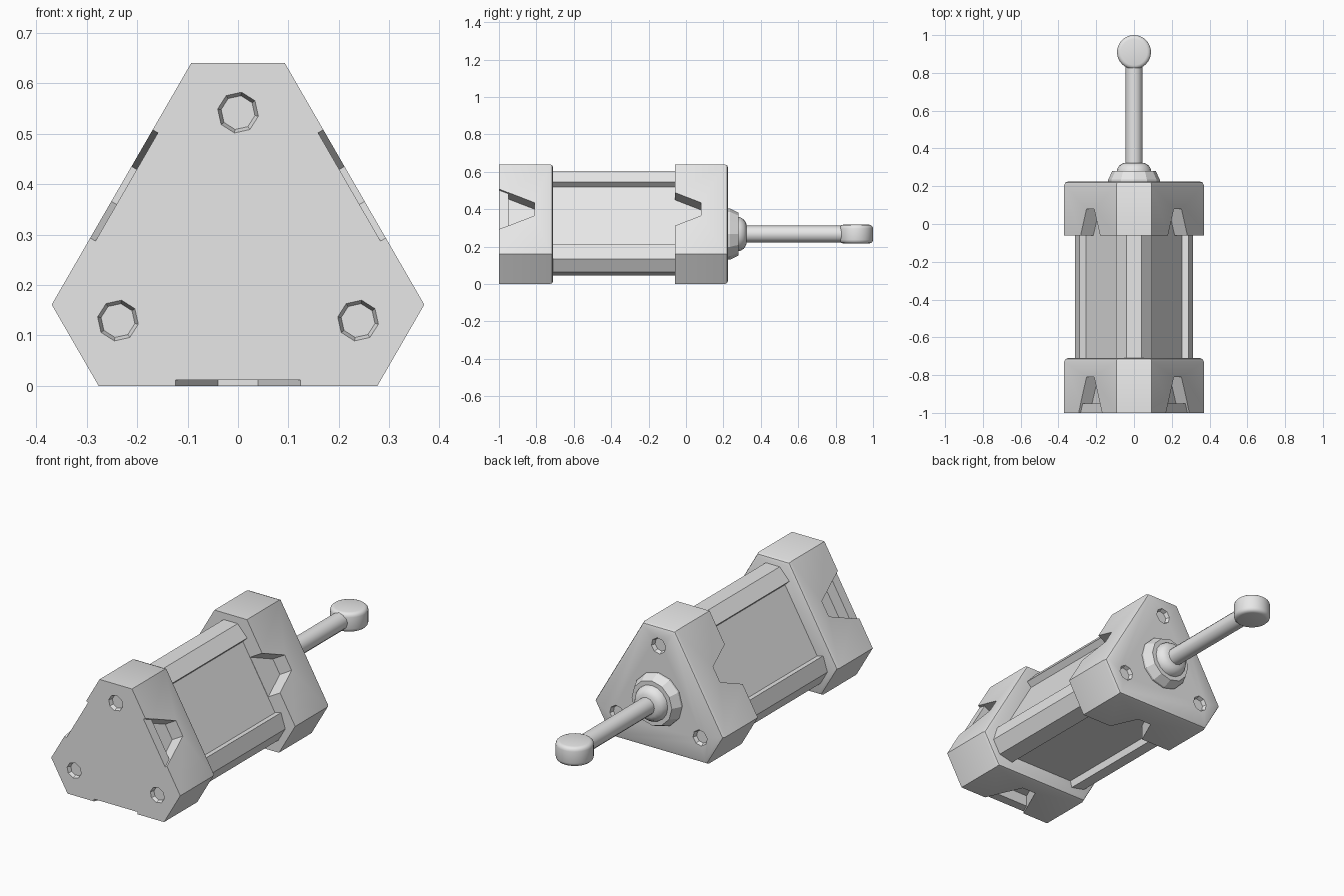
import bpy
import bmesh
from math import radians, sin, cos, pi
from mathutils import Matrix, Vector

if "Cube" in bpy.data.objects:
    bpy.data.objects.remove(bpy.data.objects["Cube"])

AXIS = 0.267  # height of the long axis
THIRDS = (0, 120, 240)

grey = bpy.data.materials.new("light_grey")
grey.use_nodes = True
grey.diffuse_color = (0.8, 0.8, 0.8, 1)
grey.node_tree.nodes["Principled BSDF"].inputs["Base Color"].default_value = (0.8, 0.8, 0.8, 1)


def finish(name, bm):
    """Turn a bmesh into a coloured object lying on the axis."""
    bmesh.ops.recalc_face_normals(bm, faces=bm.faces)
    mesh = bpy.data.meshes.new(name)
    bm.to_mesh(mesh)
    bm.free()
    mesh.materials.append(grey)
    obj = bpy.data.objects.new(name, mesh)
    obj.location.z = AXIS
    bpy.context.collection.objects.link(obj)
    return obj


def loft(rings):
    """Closed solid through rings of equal point count."""
    bm = bmesh.new()
    loops = [[bm.verts.new(p) for p in ring] for ring in rings]
    n = len(loops[0])
    for a, b in zip(loops, loops[1:]):
        for i in range(n):
            j = (i + 1) % n
            bm.faces.new((a[i], a[j], b[j], b[i]))
    bm.faces.new(loops[0])
    bm.faces.new(loops[-1])
    return bm


def prism(profile, y0, y1):
    return loft([[(x, y, z) for x, z in profile] for y in (y0, y1)])


def threefold(points):
    """Repeat a top corner profile around the axis."""
    out = []
    for deg in THIRDS:
        a = radians(deg)
        out += [(x * cos(a) + z * sin(a), z * cos(a) - x * sin(a)) for x, z in points]
    return out


def lathe(name, profile, sides):
    """Turn (radius, y) points around the long axis."""
    bm = bmesh.new()
    verts = [bm.verts.new((r, y, 0)) for r, y in profile]
    edges = [bm.edges.new(pair) for pair in zip(verts, verts[1:])]
    bmesh.ops.spin(bm, geom=verts + edges, cent=(0, 0, 0), axis=(0, 1, 0),
                   angle=2 * pi, steps=sides)
    bmesh.ops.remove_doubles(bm, verts=bm.verts, dist=0.0005)
    return finish(name, bm)


def smooth(obj, degrees):
    bpy.ops.object.select_all(action="DESELECT")
    obj.select_set(True)
    bpy.context.view_layer.objects.active = obj
    bpy.ops.object.shade_smooth_by_angle(angle=radians(degrees))


def cut(obj, bm):
    """Subtract a solid from the object and discard the cutter."""
    cutter = finish("cutter", bm)
    cutter.hide_render = True
    mod = obj.modifiers.new("cut", "BOOLEAN")
    mod.operation = "DIFFERENCE"
    mod.solver = "EXACT"
    mod.object = cutter
    bpy.context.view_layer.objects.active = obj
    bpy.ops.object.modifier_apply(modifier=mod.name)
    bpy.data.objects.remove(cutter)


def notch(obj, y0, y1, tip, depth, inset=0.0):
    """Tapered recess in each of the three wide sides."""
    def half(y):
        return 0.04 + (tip - y) * 0.447 - inset
    for deg in THIRDS:
        rings = [[(-half(y0), y0, z), (half(y0), y0, z), (half(y1), y1, z), (-half(y1), y1, z)]
                 for z in (-0.32, -AXIS + depth)]
        bm = loft(rings)
        bmesh.ops.rotate(bm, verts=bm.verts, cent=(0, 0, 0),
                         matrix=Matrix.Rotation(radians(deg), 3, "Y"))
        cut(obj, bm)


def bolt_holes(obj, face_y, inward):
    """Shallow tapered octagonal sockets near the three corners."""
    for deg in THIRDS:
        a = radians(deg)
        centre = Vector((0.275 * sin(a), face_y, 0.275 * cos(a)))
        rings = []
        for r, d in ((0.048, -0.02), (0.034, 0.02)):
            rings.append([centre + Vector((r * cos(radians(k * 45 + 35)), d * inward,
                                           r * sin(radians(k * 45 + 35)))) for k in range(8)])
        cut(obj, loft(rings))


CAP = threefold([(-0.093, 0.373), (0.093, 0.373)])


def end_cap(name, y0, y1):
    bm = prism(CAP, y0, y1)
    rim = [e for e in bm.edges if all(v.co.y > y1 - 0.001 for v in e.verts)]
    bmesh.ops.bevel(bm, geom=rim, offset=0.018, segments=2, profile=0.5, affect="EDGES")
    return finish(name, bm)


# Front cap: pockets behind a thin lip, and bolt sockets
front_cap = end_cap("front_cap", -1.0, -0.71)
notch(front_cap, -0.95, -0.81, -0.81, 0.07)
notch(front_cap, -1.05, -0.9, -0.81, 0.012, inset=0.001)
bolt_holes(front_cap, -1.0, 1)
smooth(front_cap, 35)

# Rear cap: notches open toward the body
rear_cap = end_cap("rear_cap", -0.06, 0.225)
notch(rear_cap, -0.1, 0.08, 0.08, 0.078)
bolt_holes(rear_cap, 0.225, -1)
smooth(rear_cap, 35)

# Body: three corner rails with recessed panels between
rail = [(0.04, 0.338), (0.095, 0.278), (0.07, 0.253)]
body = finish("body", prism(threefold([(-x, z) for x, z in reversed(rail)] + rail), -0.73, -0.04))

# Collar and dome where the rod leaves the rear cap
collar = lathe("collar", [(0, 0.2), (0.137, 0.2), (0.137, 0.235), (0.115, 0.28), (0, 0.28)], 12)
smooth(collar, 20)
dome = lathe("dome", [(0, 0.27), (0.093, 0.27), (0.09, 0.29), (0.078, 0.31), (0.058, 0.322),
                      (0, 0.325)], 16)
smooth(dome, 35)

# Rod
rod = lathe("rod", [(0, 0.3), (0.045, 0.3), (0.045, 0.87), (0, 0.87)], 12)
smooth(rod, 35)

# Rounded button at the end of the rod
bm = bmesh.new()
bmesh.ops.create_cone(bm, cap_ends=True, segments=32, radius1=0.09, radius2=0.09, depth=0.1)
rims = [e for e in bm.edges if abs(e.verts[0].co.z - e.verts[1].co.z) < 0.001]
bmesh.ops.bevel(bm, geom=rims, offset=0.02, segments=3, profile=0.5, affect="EDGES")
bmesh.ops.translate(bm, verts=bm.verts, vec=(0, 0.91, 0))
smooth(finish("rod_end", bm), 35)
